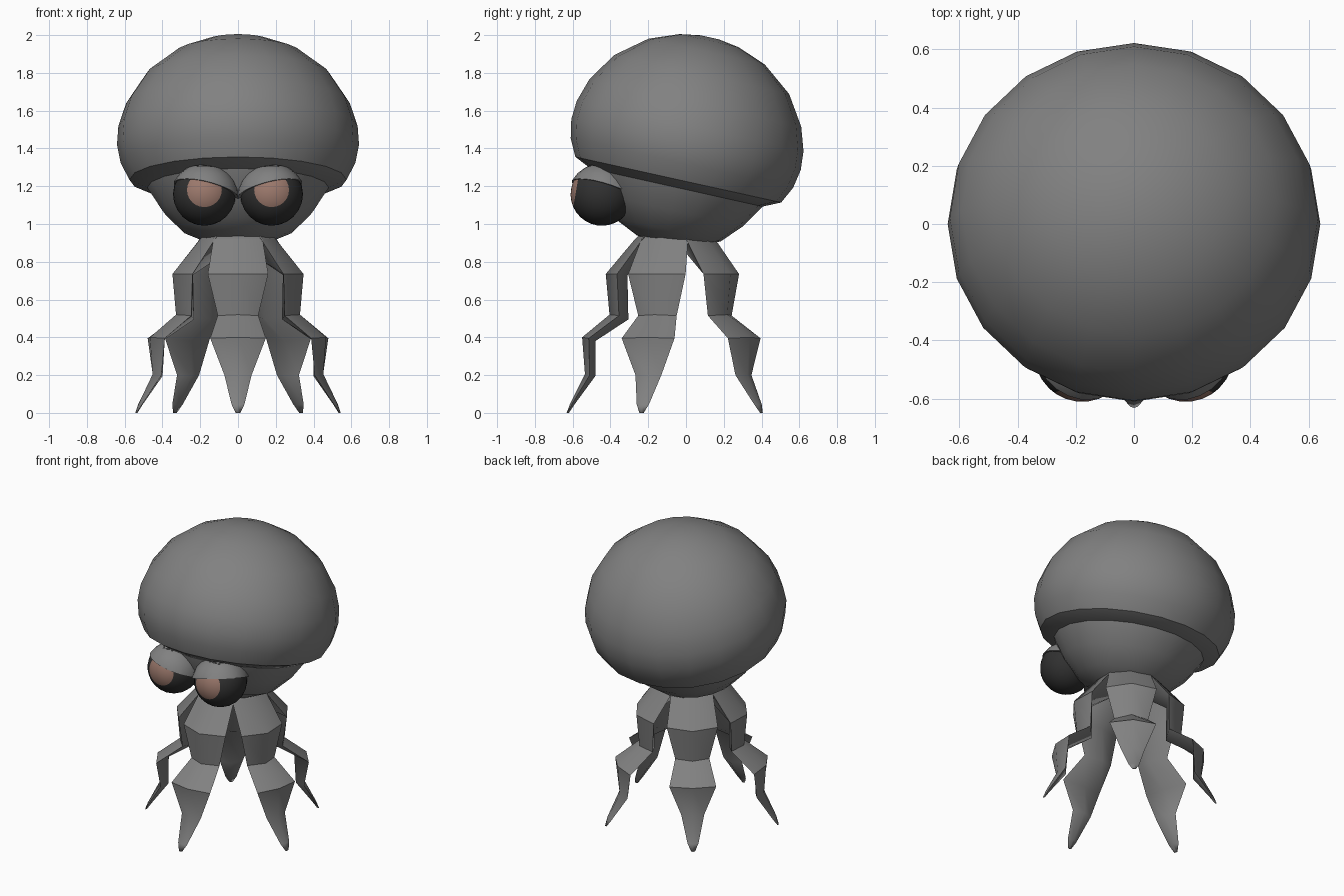
import bpy, bmesh, math
from mathutils import Vector, Matrix

if "Cube" in bpy.data.objects:
    bpy.data.objects.remove(bpy.data.objects["Cube"])


def material(name, color):
    m = bpy.data.materials.new(name)
    m.diffuse_color = (*color, 1)
    m.use_nodes = True
    m.node_tree.nodes["Principled BSDF"].inputs["Base Color"].default_value = m.diffuse_color
    return m


GREY = material("body grey", (0.22, 0.22, 0.22))
DARK = material("eye black", (0.03, 0.03, 0.03))
PINK = material("iris pink", (0.33, 0.19, 0.15))


def finish(name, bm, mats, angle=35):
    """Smooth faces, keep steep edges sharp, link the object."""
    bmesh.ops.recalc_face_normals(bm, faces=bm.faces)
    for f in bm.faces:
        f.smooth = True
    if angle:
        for e in bm.edges:
            e.smooth = e.calc_face_angle(0) < math.radians(angle)
    me = bpy.data.meshes.new(name)
    bm.to_mesh(me)
    bm.free()
    for m in mats:
        me.materials.append(m)
    ob = bpy.data.objects.new(name, me)
    bpy.context.collection.objects.link(ob)
    return ob


def loft(bm, rings):
    """Skin a list of equal-length vertex rings, closing both ends."""
    n = len(rings[0])
    for a, b in zip(rings, rings[1:]):
        for i in range(n):
            bm.faces.new((a[i], a[(i + 1) % n], b[(i + 1) % n], b[i]))
    bm.faces.new(rings[0])
    bm.faces.new(rings[-1])


# Head parts: turned profiles, tilted forward
TILT = Matrix.Translation((0, 0, 1.42)) @ Matrix.Rotation(math.radians(-12.5), 4, 'X')


def turned(name, profile, sides=20):
    bm = bmesh.new()
    rings = []
    for r, v in profile:
        ring = []
        for i in range(sides):
            a = 2 * math.pi * i / sides
            ring.append(bm.verts.new(TILT @ Vector((1.03 * r * math.cos(a), r * math.sin(a), v))))
        rings.append(ring)
    loft(bm, rings)
    return finish(name, bm, [GREY])


turned("head_cap", [(0.05, 0.582), (0.16, 0.564), (0.315, 0.505), (0.475, 0.38), (0.575, 0.225),
                    (0.615, 0.1), (0.622, 0.0), (0.603, -0.1), (0.558, -0.19), (0.46, -0.235)])
turned("lower_head", [(0.48, -0.2), (0.465, -0.235), (0.39, -0.355), (0.29, -0.46),
                      (0.15, -0.525), (0.04, -0.54)])

# Tentacle stations: half width, then (radius, height) of outer ridge, side edge, inner ridge
STATIONS = [
    (0.09, (0.13, 1.0), (0.10, 1.0), (0.05, 0.98)),
    (0.13, (0.21, 0.92), (0.17, 0.92), (0.08, 0.84)),
    (0.16, (0.365, 0.735), (0.305, 0.735), (0.25, 0.73)),
    (0.107, (0.345, 0.52), (0.295, 0.515), (0.245, 0.495)),
    (0.147, (0.49, 0.40), (0.455, 0.395), (0.42, 0.38)),
    (0.072, (0.475, 0.205), (0.45, 0.20), (0.42, 0.195)),
    (0.034, (0.555, 0.045), (0.545, 0.045), (0.53, 0.045)),
    (0.012, (0.572, 0.0), (0.568, 0.0), (0.56, 0.0)),
]


def tentacle(name, angle):
    s, c = math.sin(angle), math.cos(angle)
    bm = bmesh.new()
    rings = []
    for w, out, mid, inn in STATIONS:
        pts = [(0, *out), (w, *mid), (0, *inn), (-w, *mid)]
        rings.append([bm.verts.new((r * s + t * c, -0.06 - r * c + t * s, z)) for t, r, z in pts])
    loft(bm, rings)
    # crease the two side edges and the outer folds, leave the inner side soft
    for a, b in zip(rings, rings[1:]):
        for i in (1, 3):
            bm.edges.get((a[i], b[i])).smooth = False
    for ring in rings[1:5]:
        for i in (1, 3):
            bm.edges.get((ring[0], ring[i])).smooth = False
    return finish(name, bm, [GREY], angle=None)


for k in range(5):
    tentacle(f"tentacle_{k + 1}", math.radians(72 * k))

# Eyes with a front iris, and slanted upper lids
for side, label in ((-1, "left"), (1, "right")):
    centre = Vector((side * 0.178, -0.445, 1.157))

    bm = bmesh.new()
    bmesh.ops.create_uvsphere(bm, u_segments=24, v_segments=16, radius=0.166)
    look = Vector((0, -1, 0.17)).normalized()
    bmesh.ops.transform(bm, matrix=look.to_track_quat('Z', 'Y').to_matrix().to_4x4(), verts=bm.verts)
    for f in bm.faces:
        f.material_index = int(f.calc_center_median().normalized().dot(look) > math.cos(math.radians(33.5)))
    bmesh.ops.translate(bm, vec=centre, verts=bm.verts)
    finish(f"{label}_eyeball", bm, [DARK, PINK])

    bm = bmesh.new()
    bmesh.ops.create_uvsphere(bm, u_segments=20, v_segments=12, radius=0.183)
    cut = bmesh.ops.bisect_plane(bm, geom=bm.verts[:] + bm.edges[:] + bm.faces[:],
                                 plane_co=(0, 0, 0.042), plane_no=(-side * 0.25, 0.3, 1),
                                 clear_inner=True)
    rim = [e for e in cut["geom_cut"] if isinstance(e, bmesh.types.BMEdge)]
    bmesh.ops.contextual_create(bm, geom=rim)
    bmesh.ops.translate(bm, vec=centre - Vector((0, 0, 0.018)), verts=bm.verts)
    finish(f"{label}_eyelid", bm, [GREY])
